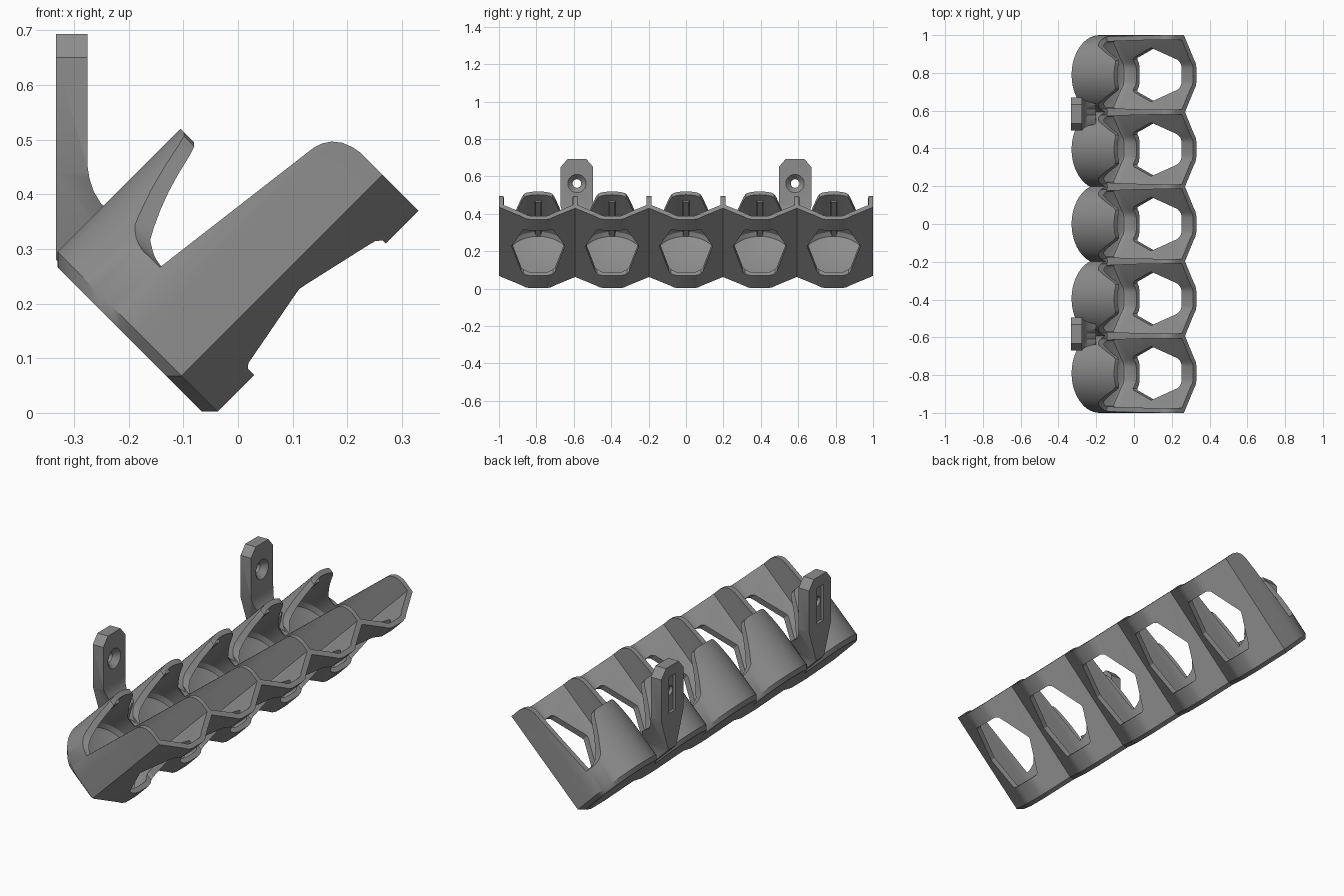
import bpy, bmesh, math

if "Cube" in bpy.data.objects:
    bpy.data.objects.remove(bpy.data.objects["Cube"])

S = math.sqrt(0.5)
PITCH, RAD, WALL, MID = 0.395, 0.21, 0.025, 0.232
CENTRES = [PITCH * k for k in (-2, -1, 0, 1, 2)]

grey = bpy.data.materials.new("mid_grey")
grey.diffuse_color = (0.27, 0.27, 0.27, 1)
grey.use_nodes = True
grey.node_tree.nodes["Principled BSDF"].inputs["Base Color"].default_value = grey.diffuse_color


def P(u, y, v):
    """u runs along the tilted tubes, v points to their back, y along the row."""
    return ((u - v) * S, y, (u + v) * S)


def loft(name, rings):
    """Closed solid through rings of equal point count."""
    bm = bmesh.new()
    vs = [[bm.verts.new(p) for p in r] for r in rings]
    n = len(rings[0])
    for a, b in zip(vs, vs[1:]):
        for i in range(n):
            j = (i + 1) % n
            bm.faces.new((a[i], a[j], b[j], b[i]))
    bm.faces.new(vs[0][::-1])
    bm.faces.new(vs[-1])
    bmesh.ops.recalc_face_normals(bm, faces=bm.faces)
    me = bpy.data.meshes.new(name)
    bm.to_mesh(me)
    bm.free()
    me.materials.append(grey)
    ob = bpy.data.objects.new(name, me)
    bpy.context.collection.objects.link(ob)
    return ob


def combine(target, other, op):
    bpy.context.view_layer.objects.active = target
    m = target.modifiers.new("bool", 'BOOLEAN')
    m.operation, m.solver, m.object = op, 'EXACT', other
    bpy.ops.object.modifier_apply(modifier=m.name)
    bpy.data.objects.remove(other, do_unlink=True)


# Body outline: round backs, truncated hexagon fronts
half = PITCH / 2
a0 = math.asin(half / RAD)
back, front = [], []
for k, c in enumerate(CENTRES):
    lo = -math.pi / 2 if k == 0 else -a0
    hi = math.pi / 2 if k == 4 else a0
    for i in range(25):
        if i == 0 and k > 0:
            continue
        t = lo + (hi - lo) * i / 24
        back.append((c + RAD * math.sin(t), MID + RAD * math.cos(t)))
    if k == 0:
        front.append((c - RAD, 0.121))
    front += [(c - 0.085, 0.048), (c - 0.065, 0.034), (c - 0.04, 0.028),
              (c + 0.04, 0.028), (c + 0.065, 0.034), (c + 0.085, 0.048)]
    front.append((c + RAD, 0.121) if k == 4 else (c + half, 0.113))


def outline(u, d):
    lim = 1 - d
    pts = [(y, v - d) for y, v in back] + [(y, v + d) for y, v in reversed(front)]
    return [P(u, max(-lim, min(lim, y)), v) for y, v in pts]


rack = loft("tube_rack", [outline(-0.045, 0.02), outline(-0.025, 0), outline(0.495, 0)])

# Two wall hangers with chamfered tops and tapered feet
for yc in (-0.583, 0.583):
    side = [(-0.333, 0.28), (-0.333, 0.693), (-0.275, 0.693), (-0.275, 0.45),
            (-0.272, 0.43), (-0.264, 0.405), (-0.25, 0.382), (-0.2, 0.345), (-0.2, 0.147)]
    hanger = loft("hanger", [[(x, yc + s * 0.15, z) for x, z in side] for s in (-1, 1)])
    face = [(0.03, 0.1), (0.03, 0.28), (0.087, 0.44), (0.087, 0.65), (0.05, 0.693), (0.05, 0.72)]
    face = face + [(-y, z) for y, z in reversed(face)]
    shape = loft("hanger_shape", [[(x, yc + y, z) for y, z in face] for x in (-0.5, 0)])
    combine(hanger, shape, 'INTERSECT')
    # Countersunk screw hole and rear slot
    hole = loft("screw_hole", [[(x, yc + r * math.cos(i * math.pi / 16), 0.562 + r * math.sin(i * math.pi / 16))
                                for i in range(32)]
                               for x, r in ((-0.4, 0.023), (-0.302, 0.023), (-0.272, 0.052), (-0.26, 0.052))])
    combine(hanger, hole, 'DIFFERENCE')
    slot = loft("rear_slot", [[(x, yc + y, z) for y, z in
                               ((-0.026, 0.46), (0.026, 0.46), (0.026, 0.64), (-0.026, 0.64))]
                              for x in (-0.4, -0.318)])
    combine(hanger, slot, 'DIFFERENCE')
    combine(rack, hanger, 'UNION')


# Hollow tubes with softened floor edges
def bore(c, u, d):
    r = RAD - WALL - d
    pts = [(r * math.sin(t), MID + r * math.cos(t))
           for t in (math.pi * (i / 32 - 0.5) for i in range(33))]
    f = [(r, 0.137 + d * 0.6), (0.07, 0.0705 + d), (0.055, 0.058 + d), (0.035, 0.053 + d)]
    pts += f + [(-y, v) for y, v in reversed(f)]
    return [P(u, c + y, v) for y, v in pts]


for c in CENTRES:
    combine(rack, loft("bore", [bore(c, -0.018, 0.03), bore(c, -0.01, 0.012),
                                bore(c, 0.012, 0), bore(c, 0.8, 0)]), 'DIFFERENCE')
    # Hexagonal window through the front wall
    w = [(0.07, 0.08), (0.078, 0.09), (0.225, 0.138), (0.24, 0.142), (0.255, 0.137),
         (0.4, 0.08), (0.41, 0.068)]
    w = w + [(u, -y) for u, y in reversed(w)]
    combine(rack, loft("window", [[P(u, c + y, v) for u, y in w] for v in (-0.1, 0.16)]), 'DIFFERENCE')

# Upper opening that leaves a tapered tongue behind each tube
tongue = [(0.293, 0.06), (0.288, 0.075), (0.27, 0.087), (0.2, 0.115), (0.14, 0.14),
          (0.11, 0.152), (0.094, 0.168), (0.087, 0.182)]
cut = [(0.09, -1.1)]
for k, c in enumerate(CENTRES):
    cut += [(u, c - y) for u, y in reversed(tongue)] + [(u, c + y) for u, y in tongue]
    if k < 4:
        cut.append((0.09, c + half))
cut += [(0.09, 1.1), (0.7, 1.1), (0.7, -1.1)]
combine(rack, loft("opening", [[P(u, y, 0.289 - 0.125 * (u - 0.09)) for u, y in cut],
                               [P(u, y, 0.447) for u, y in cut]]), 'DIFFERENCE')

# Rounded upper corner of the side walls
corner = [(0.4955, 0.175), (0.492, 0.195), (0.484, 0.215), (0.472, 0.23), (0.457, 0.24),
          (0.438, 0.246), (0.438, 0.5), (0.6, 0.5), (0.6, 0.175)]
combine(rack, loft("corner", [[P(u, y, v) for u, v in corner] for y in (-1.1, 1.1)]), 'DIFFERENCE')

# Thin guide rib inside each tongue
for c in CENTRES:
    rib = [(-0.02, 0.425), (-0.014, 0.404), (0.014, 0.404), (0.02, 0.425)]
    combine(rack, loft("rib", [[P(u, c + y, v) for y, v in rib] for u in (-0.03, 0.25)]), 'UNION')

# Smooth curved walls, keep the edges
for o in bpy.context.selected_objects:
    o.select_set(False)
rack.select_set(True)
bpy.context.view_layer.objects.active = rack
bpy.ops.object.shade_smooth_by_angle(angle=math.radians(28))
